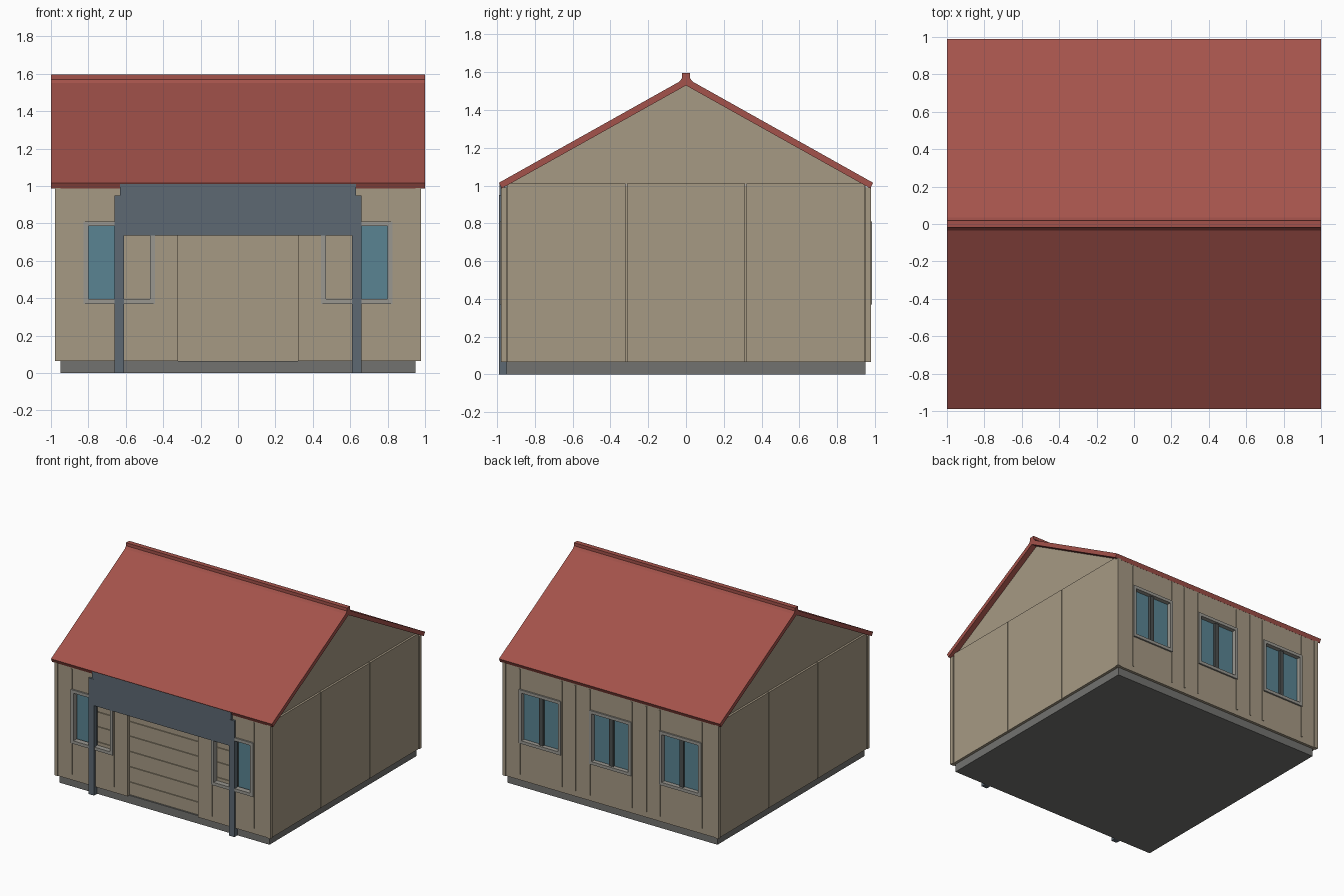
import bpy, bmesh

if "Cube" in bpy.data.objects:
    bpy.data.objects.remove(bpy.data.objects["Cube"])


def material(name, rgb):
    m = bpy.data.materials.new(name)
    m.diffuse_color = (*rgb, 1)
    m.use_nodes = True
    m.node_tree.nodes["Principled BSDF"].inputs["Base Color"].default_value = m.diffuse_color
    return m


RED = material("roof_red", (0.37, 0.085, 0.07))
TAN = material("siding_tan", (0.38, 0.32, 0.23))
BLUE = material("trim_blue", (0.11, 0.14, 0.17))
GLASS = material("glass_teal", (0.10, 0.23, 0.29))
SLAB = material("slab_grey", (0.17, 0.17, 0.16))
FRAME = material("frame_grey", (0.32, 0.31, 0.28))
DARK = material("mullion_dark", (0.07, 0.08, 0.08))


def finish(name, bm, mat):
    bmesh.ops.recalc_face_normals(bm, faces=bm.faces)
    me = bpy.data.meshes.new(name)
    bm.to_mesh(me)
    bm.free()
    me.materials.append(mat)
    ob = bpy.data.objects.new(name, me)
    bpy.context.collection.objects.link(ob)
    return ob


def boxes(name, mat, *spans):
    """One object from boxes given as (x0, x1, y0, y1, z0, z1)."""
    bm = bmesh.new()
    for x0, x1, y0, y1, z0, z1 in spans:
        vs = bmesh.ops.create_cube(bm, size=1)["verts"]
        for v in vs:
            v.co.x = x1 if v.co.x > 0 else x0
            v.co.y = y1 if v.co.y > 0 else y0
            v.co.z = z1 if v.co.z > 0 else z0
    return finish(name, bm, mat)


def prism(name, mat, profile, x0, x1):
    """Extrude a (y, z) profile along x."""
    bm = bmesh.new()
    f = bm.faces.new([bm.verts.new((x0, y, z)) for y, z in profile])
    r = bmesh.ops.extrude_face_region(bm, geom=[f])
    for v in r["geom"]:
        if isinstance(v, bmesh.types.BMVert):
            v.co.x = x1
    return finish(name, bm, mat)


def facing(s, x0, x1, d0, d1, z0, z1):
    """Box span on the front (s=-1) or back (s=1), at depth d0..d1 from centre."""
    y = sorted((s * d0, s * d1))
    return (x0, x1, y[0], y[1], z0, z1)


BASE, EAVE = 0.065, 0.99
W0, W1 = 0.37, 0.81          # window sill and head
WX, HW = 0.635, 0.19         # window centre offset and half width


def wall(name, s, openings):
    """Wall along x with openings (x0, x1, z0, z1) sorted by x."""
    spans, x = [], -0.95
    for a, b, z0, z1 in openings:
        spans.append(facing(s, x, a, 0.945, 0.972, BASE, EAVE))
        if z0 > BASE:
            spans.append(facing(s, a, b, 0.945, 0.972, BASE, z0))
        spans.append(facing(s, a, b, 0.945, 0.972, z1, EAVE))
        x = b
    spans.append(facing(s, x, 0.95, 0.945, 0.972, BASE, EAVE))
    boxes(name, TAN, *spans)


def window(name, s, cx):
    t = 0.025
    l, r = cx - HW, cx + HW
    boxes(name + "_frame", FRAME,
          facing(s, l, l + t, 0.94, 0.985, W0, W1),
          facing(s, r - t, r, 0.94, 0.985, W0, W1),
          facing(s, l + t, r - t, 0.94, 0.985, W0, W0 + t),
          facing(s, l + t, r - t, 0.94, 0.985, W1 - t, W1))
    # panes sit behind the door leaf on the front
    boxes(name + "_glass", GLASS, facing(s, l, r, 0.915, 0.925 if s < 0 else 0.95, W0, W1))
    boxes(name + "_mullion", DARK,
          facing(s, cx - 0.018, cx + 0.018, 0.925, 0.968, W0 + t, W1 - t))


# foundation slab
boxes("foundation_slab", SLAB, (-0.95, 0.95, -0.95, 0.95, 0, BASE))

# front and back walls with real openings
win = lambda c: (c - HW + 0.01, c + HW - 0.01, W0 + 0.01, W1 - 0.01)
wall("front_wall", -1, [win(-WX), (-0.32, 0.32, BASE, 0.79), win(WX)])
wall("back_wall", 1, [win(-WX), win(0), win(WX)])
for i, c in enumerate((-WX, 0, WX)):
    window(f"back_window_{i}", 1, c)
    if c:
        window(f"front_window_{i}", -1, c)

# narrow vertical battens over the panel joints
for s, name, xs in ((-1, "front_battens", (0.825, 0.445)),
                    (1, "back_battens", (0.825, 0.445, 0.32, 0.19))):
    boxes(name, TAN, *[facing(s, k * x - 0.006, k * x + 0.006, 0.97, 0.978, 0.11, 0.975)
                       for x in xs for k in (-1, 1)])

# sectional door, wider than its opening
levels = [BASE, 0.175, 0.30, 0.425, 0.55, 0.67, 0.80]
boxes("garage_door_panels", TAN,
      *[(-0.61, 0.61, -0.944, -0.93, a + 0.004, b - 0.004)
        for a, b in zip(levels, levels[1:])])
boxes("garage_door_backing", TAN, (-0.61, 0.61, -0.936, -0.928, BASE, 0.80))

# side walls of three panels over a lining, gables and corner boards
for k, side in ((-1, "left"), (1, "right")):
    def sx(a, b):
        return sorted((k * a, k * b))
    edges = [-0.948, -0.316, 0.316, 0.948]
    boxes(side + "_wall_panels", TAN,
          *[(*sx(0.945, 0.972), a + 0.004, b - 0.004, BASE, 1.01)
            for a, b in zip(edges, edges[1:])])
    boxes(side + "_wall_lining", TAN, (*sx(0.935, 0.964), -0.95, 0.95, BASE, 1.0))
    prism(side + "_gable", TAN, [(-0.94, 1.005), (0.94, 1.005), (0, 1.54)], *sx(0.935, 0.955))
    boxes(side + "_corner_boards", TAN,
          *[facing(s, *sx(0.948, 0.978), 0.948, 0.978, BASE, EAVE) for s in (-1, 1)])

# roof with ridge cap
half = [(0.975, 0.985), (0.99, 1.015), (0.035, 1.55), (0.02, 1.57), (0.02, 1.595)]
prism("roof", RED, [(0, 1.53)] + half + [(-y, z) for y, z in reversed(half)], -1, 1)

# front portal: posts and deep header
boxes("portal_header", BLUE, (-0.63, 0.63, -0.988, -0.955, 0.735, 1.01))
boxes("portal_posts", BLUE,
      *[(x - 0.025, x + 0.025, -0.99, -0.95, 0, 0.95) for x in (-0.635, 0.635)])
